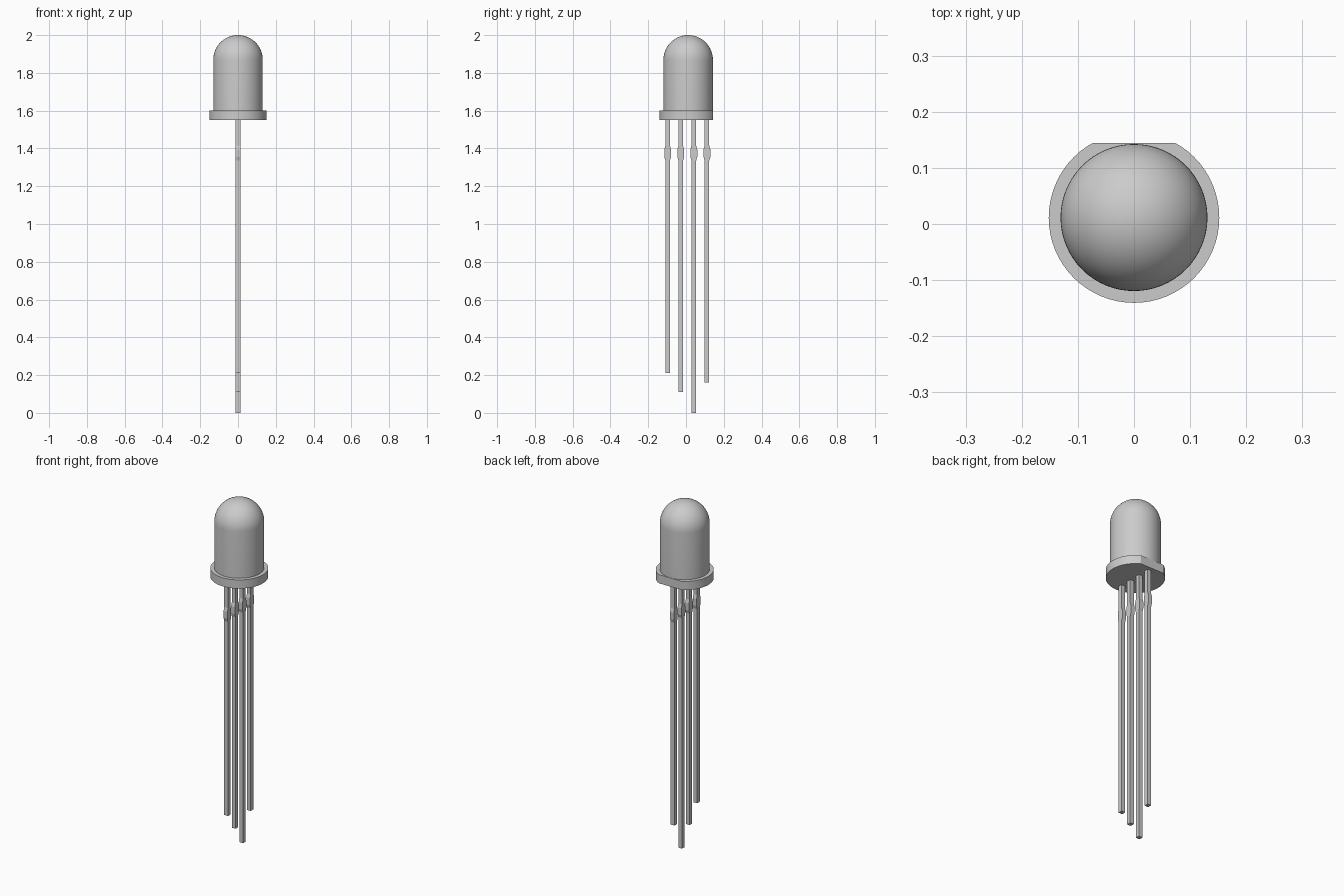
import bpy
import bmesh
import math
from mathutils import Matrix

cube = bpy.data.objects.get("Cube")
if cube:
    bpy.data.objects.remove(cube, do_unlink=True)

AXIS_Y = 0.0115
SEGMENTS = 64

grey = bpy.data.materials.new("plain grey")
grey.use_nodes = True
colour = (0.6, 0.6, 0.6, 1)
grey.diffuse_color = colour
grey.node_tree.nodes["Principled BSDF"].inputs["Base Color"].default_value = colour


def finish(bm, name, smooth=False):
    bmesh.ops.recalc_face_normals(bm, faces=bm.faces)
    mesh = bpy.data.meshes.new(name)
    bm.to_mesh(mesh)
    bm.free()
    mesh.materials.append(grey)
    obj = bpy.data.objects.new(name, mesh)
    bpy.context.collection.objects.link(obj)
    if smooth:
        bpy.ops.object.select_all(action="DESELECT")
        obj.select_set(True)
        bpy.context.view_layer.objects.active = obj
        bpy.ops.object.shade_smooth_by_angle(angle=math.radians(30))
    return obj


# Lens: a cylinder profile with a hemispherical cap, spun about its axis
def make_lens(radius, bottom, top):
    bm = bmesh.new()
    profile = [(0, bottom), (radius, bottom)]
    for i in range(17):
        a = math.radians(90) * i / 16
        profile.append((radius * math.cos(a), top - radius + radius * math.sin(a)))
    verts = [bm.verts.new((r, AXIS_Y, z)) for r, z in profile]
    edges = [bm.edges.new(pair) for pair in zip(verts, verts[1:])]
    bmesh.ops.spin(bm, geom=verts + edges, cent=(0, AXIS_Y, 0), axis=(0, 0, 1),
                   angle=math.tau, steps=SEGMENTS, use_duplicate=False)
    bmesh.ops.remove_doubles(bm, verts=bm.verts, dist=0.0001)
    return finish(bm, "lens", True)


# Flange: a disc with one flat side at the back
def make_flange(radius, bottom, top, flat_y):
    bm = bmesh.new()
    bmesh.ops.create_cone(bm, cap_ends=True, segments=SEGMENTS, radius1=radius,
                          radius2=radius, depth=top - bottom,
                          matrix=Matrix.Translation((0, AXIS_Y, (top + bottom) / 2)))
    cut = bmesh.ops.bisect_plane(bm, geom=bm.verts[:] + bm.edges[:] + bm.faces[:],
                                 plane_co=(0, flat_y, 0), plane_no=(0, 1, 0),
                                 clear_outer=True)
    rim = [e for e in cut["geom_cut"] if isinstance(e, bmesh.types.BMEdge)]
    bmesh.ops.holes_fill(bm, edges=rim)
    return finish(bm, "flange", True)


# Lead: a square wire with a short widened stop near the top
def make_lead(name, y, bottom):
    half, wide = 0.012, 0.018
    right = [(half, bottom), (half, 1.335), (wide, 1.355),
             (wide, 1.395), (half, 1.415), (half, 1.56)]
    outline = right + [(-w, z) for w, z in reversed(right)]
    bm = bmesh.new()
    face = bm.faces.new([bm.verts.new((-half, y + w, z)) for w, z in outline])
    extruded = bmesh.ops.extrude_face_region(bm, geom=[face], use_keep_orig=True)
    moved = [v for v in extruded["geom"] if isinstance(v, bmesh.types.BMVert)]
    bmesh.ops.translate(bm, verts=moved, vec=(2 * half, 0, 0))
    return finish(bm, name)


make_lens(0.131, 1.59, 2.0)
make_flange(0.152, 1.55, 1.6, 0.144)
for number, bottom in enumerate((0.21, 0.11, 0.0, 0.16)):
    make_lead(f"lead_{number + 1}", -0.097 + 0.0693 * number, bottom)
